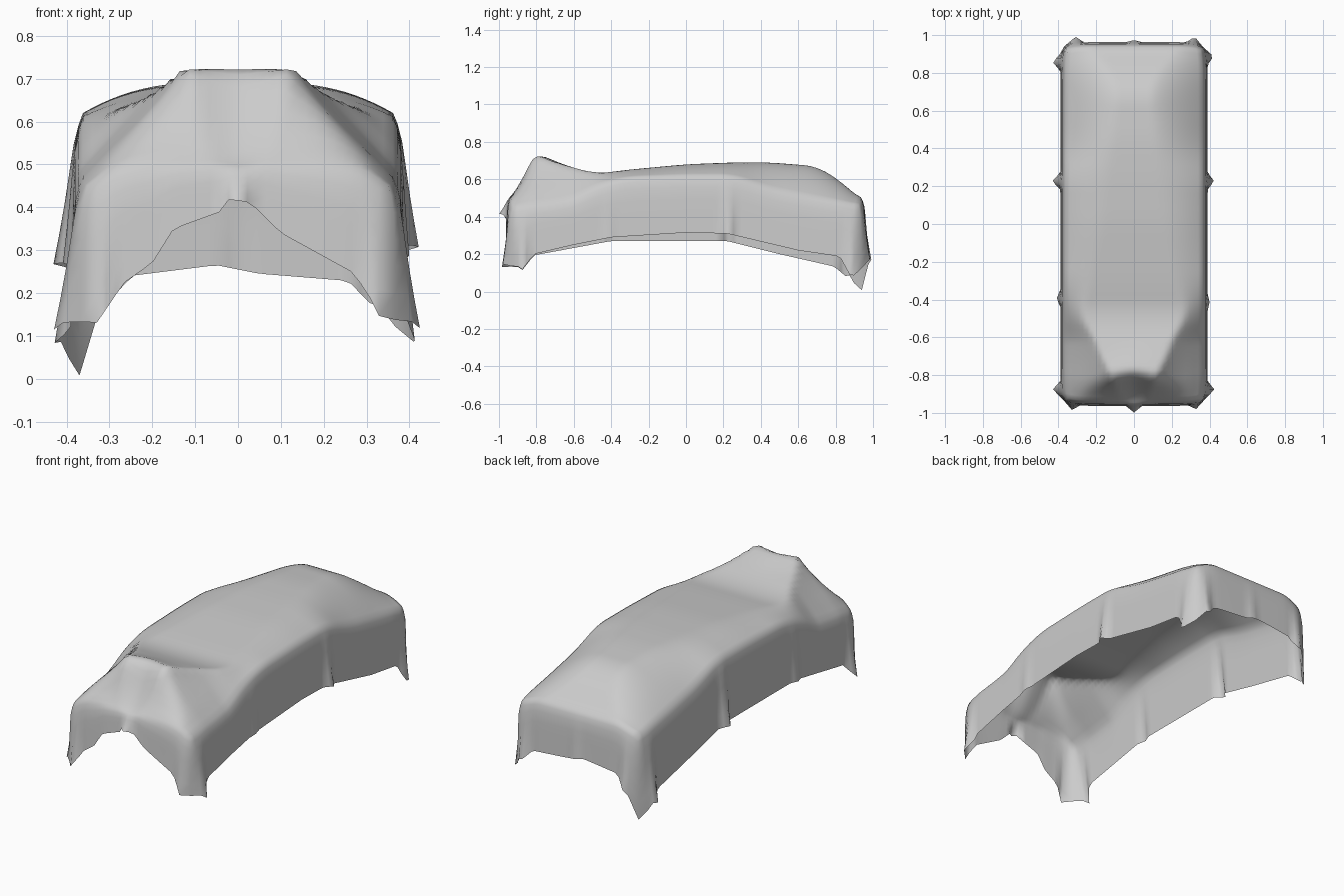
import bpy
import bmesh
import math

cube = bpy.data.objects.get("Cube")
if cube:
    bpy.data.objects.remove(cube)

NX, NY = 32, 80          # cells across and along the sheet
HX, HY = 0.362, 0.935    # half size of the supported top

# Stations along y: centre height, edge height, half width of the flat crown, fall-off power
CROWN = [(-0.95, 0.48, 0.41, 0.05, 1), (-0.87, 0.58, 0.43, 0.09, 0.9), (-0.79, 0.735, 0.45, 0.115, 0.85),
         (-0.62, 0.665, 0.49, 0.2, 1), (-0.47, 0.63, 0.57, 0.28, 1.2), (-0.32, 0.65, 0.61, 0.22, 1.6),
         (0.0, 0.68, 0.62, 0.15, 2), (0.25, 0.69, 0.62, 0.12, 2), (0.45, 0.69, 0.55, 0.1, 1.7),
         (0.7, 0.67, 0.50, 0.08, 1.5), (0.82, 0.595, 0.48, 0.12, 1.5), (0.95, 0.48, 0.45, 0.25, 1.5)]
# Hem heights along each edge
HEM_LEFT = [(-0.94, 0.17), (-0.6, 0.25), (-0.4, 0.29), (0, 0.315), (0.22, 0.31), (0.6, 0.22), (0.94, 0.17)]
HEM_RIGHT = [(-0.94, 0.17), (-0.4, 0.27), (0.22, 0.27), (0.5, 0.2), (0.94, 0.1)]
HEM_FRONT = [(-0.36, 0.16), (-0.3, 0.2), (-0.2, 0.27), (-0.15, 0.35), (-0.04, 0.39), (-0.02, 0.42),
             (0.03, 0.41), (0.1, 0.34), (0.3, 0.23), (0.36, 0.16)]
HEM_BACK = [(-0.36, 0.2), (-0.25, 0.24), (-0.05, 0.265), (0.05, 0.245), (0.36, 0.22)]
# Pinched folds on the hem: x, y, outward reach, downward reach
FOLDS = [(0.36, -0.89, 0.04, 0.07), (-0.36, -0.89, 0.045, 0.07), (0.34, -0.935, 0.025, 0.05),
         (-0.34, -0.935, 0.03, 0.05), (0, -0.935, 0.035, 0), (0.36, 0.23, 0.035, 0),
         (-0.36, 0.23, 0.045, 0), (0.36, -0.42, 0.01, 0), (-0.36, -0.4, 0.02, 0),
         (0.36, 0.9, 0.035, 0.11), (-0.36, 0.87, 0.045, 0.04), (0.33, 0.935, 0.035, 0.06),
         (-0.32, 0.935, 0.035, 0.05), (-0.36, 0.935, 0.02, 0.1), (0, 0.935, 0.01, 0)]


def sample(table, key):
    """Linear lookup of a station table."""
    if key <= table[0][0]:
        return table[0][1:]
    for a, b in zip(table, table[1:]):
        if key <= b[0]:
            t = (key - a[0]) / (b[0] - a[0])
            return tuple(p + (q - p) * t for p, q in zip(a[1:], b[1:]))
    return table[-1][1:]


def smooth_sample(table, key, reach):
    """Average nearby lookups so the cloth bends softly."""
    picks = [sample(table, key + reach * k / 2) for k in (-2, -1, 0, 1, 2)]
    return [sum(p) / len(picks) for p in zip(*picks)]


def crown_height(x, y):
    # The front ridge bows forward towards the sides
    bow = min(1, max(0, (-0.62 - y) / 0.2))
    y += bow * 0.1 * min(1, abs(x) / 0.3) ** 1.5
    reach = 0.03 if y < -0.68 else 0.06
    centre, edge, flat, power = smooth_sample(CROWN, y, reach)
    t = max(0, (abs(x) - flat) / (HX - flat)) ** power
    return centre + (edge - centre) * t


def fold_at(x, y):
    out = drop = 0
    for fx, fy, reach, fall in FOLDS:
        d = math.hypot(x - fx, y - fy)
        out = max(out, reach * (1 - d / 0.045))
        drop = max(drop, fall * (1 - d / 0.065))
    return out, drop


def hem_height(i, j, x, y):
    heights = []
    if j == 0:
        heights += sample(HEM_FRONT, x)
    if j == NY:
        heights += sample(HEM_BACK, x)
    if i == 0:
        heights += sample(HEM_RIGHT, y)
    if i == NX:
        heights += sample(HEM_LEFT, y)
    return min(heights)


bm = bmesh.new()

# Draped top
grid = {}
for i in range(NX + 1):
    for j in range(NY + 1):
        u, v = 2 * i / NX - 1, 2 * j / NY - 1
        x = HX * u * (1 - 0.03 * abs(v) ** 24)
        y = HY * v * (1 - 0.015 * abs(u) ** 8)
        grid[i, j] = bm.verts.new((x, y, crown_height(x, y)))
for i in range(NX):
    for j in range(NY):
        bm.faces.new([grid[i, j], grid[i + 1, j], grid[i + 1, j + 1], grid[i, j + 1]])

# Hanging skirt, following the border of the top
border = [(i, 0) for i in range(NX)] + [(NX, j) for j in range(NY)]
border += [(NX - i, NY) for i in range(NX)] + [(0, NY - j) for j in range(NY)]
previous = [grid[k] for k in border]
for t, out in ((0.08, 0.01), (0.2, 0.018), (0.4, 0.022), (0.6, 0.024), (0.8, 0.026), (1, 0.028)):
    row = []
    for i, j in border:
        x, y, z = grid[i, j].co
        nx, ny = (i == NX) - (i == 0), (j == NY) - (j == 0)
        # Corners tuck in between their two folds
        scale = 0.7 - 0.3 * t if nx and ny else 1
        reach, drop = fold_at(HX * (2 * i / NX - 1), HY * (2 * j / NY - 1))
        push = scale * (out + reach * t ** 1.5)
        low = max(0, hem_height(i, j, x, y) - drop)
        row.append(bm.verts.new((x + nx * push, y + ny * push, z + (low - z) * t)))
    for k in range(len(row)):
        n = (k + 1) % len(row)
        bm.faces.new([previous[n], previous[k], row[k], row[n]])
    previous = row

bm.normal_update()
mesh = bpy.data.meshes.new("draped_cover")
bm.to_mesh(mesh)
bm.free()
mesh.shade_smooth()
cover = bpy.data.objects.new("draped_cover", mesh)
bpy.context.collection.objects.link(cover)

# Plain cloth colour
colour = (0.6, 0.6, 0.6, 1)
cloth = bpy.data.materials.new("light_grey_cloth")
cloth.use_nodes = True
cloth.diffuse_color = colour
cloth.node_tree.nodes["Principled BSDF"].inputs["Base Color"].default_value = colour
mesh.materials.append(cloth)
